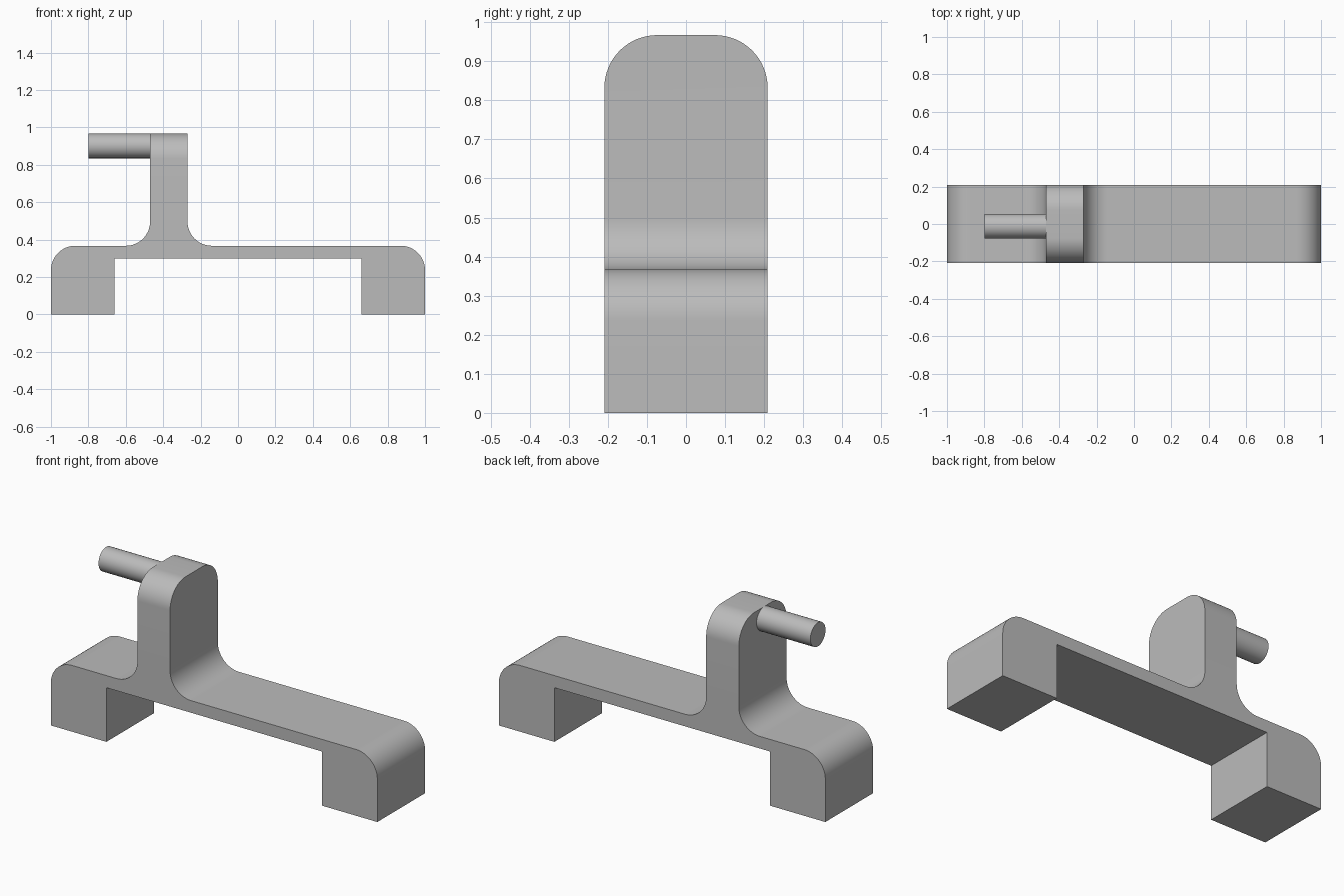
import bpy, bmesh
from math import sin, cos, radians, pi
from mathutils import Matrix

cube = bpy.data.objects.get("Cube")
if cube:
    bpy.data.objects.remove(cube, do_unlink=True)

GREY = (0.5, 0.5, 0.5, 1)
HALF_DEPTH = 0.209
TOP = 0.967          # top of the post
DECK = 0.367         # top of the bridge
R = 0.13             # outer corner and fillet radius

grey = bpy.data.materials.new("plain_grey")
grey.use_nodes = True
grey.diffuse_color = GREY
grey.node_tree.nodes["Principled BSDF"].inputs["Base Color"].default_value = GREY


def arc(cx, cz, start, end, steps=16):
    angles = [radians(start + (end - start) * i / steps) for i in range(steps + 1)]
    return [(cx + R * cos(a), cz + R * sin(a)) for a in angles]


def finish(bm, name):
    bmesh.ops.recalc_face_normals(bm, faces=bm.faces)
    mesh = bpy.data.meshes.new(name)
    bm.to_mesh(mesh)
    bm.free()
    mesh.materials.append(grey)
    obj = bpy.data.objects.new(name, mesh)
    bpy.context.collection.objects.link(obj)
    bpy.ops.object.select_all(action='DESELECT')
    obj.select_set(True)
    bpy.context.view_layer.objects.active = obj
    bpy.ops.object.shade_smooth_by_angle(angle=radians(30))
    return obj


# Bracket: two feet, thin bridge and filleted post as one side profile
left, right = -0.47, -0.27
profile = [(-1, 0), (-0.66, 0), (-0.66, 0.3), (0.66, 0.3), (0.66, 0), (1, 0)]
profile += arc(1 - R, DECK - R, 0, 90)
profile += arc(right + R, DECK + R, 270, 180)
profile += [(right, TOP), (left, TOP)]
profile += arc(left - R, DECK + R, 0, -90)
profile += arc(R - 1, DECK - R, 90, 180)

bm = bmesh.new()
face = bm.faces.new([bm.verts.new((x, -HALF_DEPTH, z)) for x, z in profile])
ext = bmesh.ops.extrude_face_region(bm, geom=[face])
new_verts = [g for g in ext["geom"] if isinstance(g, bmesh.types.BMVert)]
bmesh.ops.translate(bm, verts=new_verts, vec=(0, 2 * HALF_DEPTH, 0))

# Round the front and back shoulders of the post
shoulders = [e for e in bm.edges
             if all(v.co.z > TOP - 0.01 for v in e.verts)
             and abs(e.verts[0].co.y - e.verts[1].co.y) < 0.01]
bmesh.ops.bevel(bm, geom=shoulders, offset=0.135, offset_type='OFFSET',
                segments=16, profile=0.5, affect='EDGES')
finish(bm, "bracket")

# Pin projecting sideways from the top of the post
pin_end, pin_root = -0.8, left + 0.02
bm = bmesh.new()
bmesh.ops.create_cone(bm, cap_ends=True, segments=48, radius1=0.066, radius2=0.066,
                      depth=pin_root - pin_end,
                      matrix=Matrix.Translation(((pin_end + pin_root) / 2, -0.012, 0.901))
                      @ Matrix.Rotation(pi / 2, 4, 'Y'))
finish(bm, "pin")
